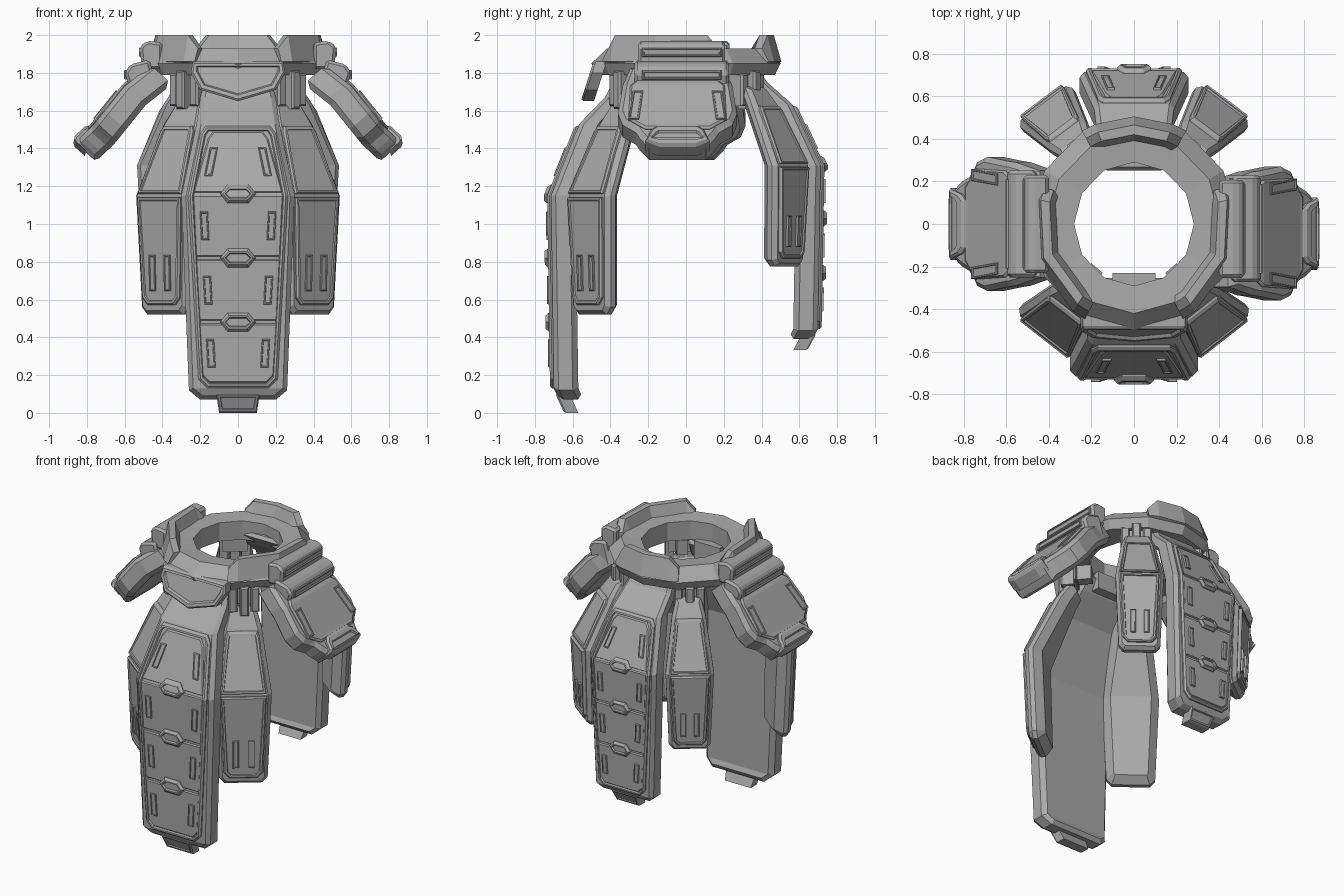
import bpy, bmesh, math
from mathutils import Matrix, Vector

if "Cube" in bpy.data.objects:
    bpy.data.objects.remove(bpy.data.objects["Cube"])

grey = bpy.data.materials.new("armour grey")
grey.use_nodes = True
colour = (0.4, 0.4, 0.4, 1)
grey.diffuse_color = colour
grey.node_tree.nodes["Principled BSDF"].inputs["Base Color"].default_value = colour


def finish(name, bm):
    bmesh.ops.recalc_face_normals(bm, faces=bm.faces)
    mesh = bpy.data.meshes.new(name)
    bm.to_mesh(mesh)
    bm.free()
    mesh.materials.append(grey)
    obj = bpy.data.objects.new(name, mesh)
    bpy.context.collection.objects.link(obj)
    return obj


def prism(points, low, high):
    """Prism over a flat outline; returns the bmesh with its top and bottom faces."""
    bm = bmesh.new()
    bottom = [bm.verts.new((x, y, low)) for x, y in points]
    top = [bm.verts.new((x, y, high)) for x, y in points]
    base = bm.faces.new(bottom[::-1])
    cap = bm.faces.new(top)
    for i in range(len(points)):
        j = (i + 1) % len(points)
        bm.faces.new((bottom[i], bottom[j], top[j], top[i]))
    bm.normal_update()
    return bm, cap, base


def interpolate(table, z):
    for (z0, r0), (z1, r1) in zip(table, table[1:]):
        if z <= z1:
            return r0 + (r1 - r0) * max(0, (z - z0) / (z1 - z0))
    return table[-1][1]


def mirrored(half):
    """Closed outline from (half width, height) pairs, lowest first."""
    return half + [(-w, z) for w, z in reversed(half) if w > 0]


def slot_outline(u, z, width, height, lean=0):
    w, h = width / 2, height / 2
    return [(u - w - lean, z - h), (u + w - lean, z - h),
            (u + w + lean, z + h), (u - w + lean, z + h)]


def surface(profile, angle, scale=1, lift=0, out=0, shift=0, tilt=0):
    """Returns a function adding plates bent over a folded profile."""
    turn = Matrix.Rotation(math.radians(angle), 4, 'Z')
    flat, rise = math.cos(math.radians(tilt)), math.sin(math.radians(tilt))

    def add(name, points, low, high, chamfer=0.01, rim=0, sink=0, back=0):
        bm, cap, base = prism(points, low + back, high - chamfer)
        bmesh.ops.inset_region(bm, faces=[cap], thickness=chamfer, depth=chamfer)
        if back:
            bmesh.ops.inset_region(bm, faces=[base], thickness=back, depth=back)
        if rim:
            bmesh.ops.inset_region(bm, faces=[cap], thickness=rim)
            bmesh.ops.inset_region(bm, faces=[cap], thickness=sink / 2, depth=-sink)
        for z, r in profile[1:-1]:
            bmesh.ops.bisect_plane(bm, geom=bm.verts[:] + bm.edges[:] + bm.faces[:],
                                   plane_co=(0, z, 0), plane_no=(0, 1, 0))
        for v in bm.verts:
            u, z, d = v.co
            r = interpolate(profile, z) + d * flat + out
            v.co = turn @ Vector((u * scale + shift, -r, lift + scale * z + d * rise))
        return finish(name, bm)
    return add


# Long centre panels
CENTRE = [(0, 0.64), (0.13, 0.7), (1.15, 0.715), (1.53, 0.565), (1.67, 0.43), (1.78, 0.37)]
EDGE = [(0.14, 0.2), (1.15, 0.25), (1.51, 0.165)]


def centre_panel(label, *placing):
    add = surface(CENTRE, *placing)
    add(label + "_panel_body", mirrored(
        [(0.2, 0.07), (0.26, 0.12), (0.3, 1.15), (0.22, 1.53), (0.2, 1.67), (0.17, 1.78)]),
        -0.13, 0, 0.025, back=0.03)
    add(label + "_panel_rim", mirrored(
        [(0.16, 0.13), (0.21, 0.18), (0.265, 1.15), (0.2, 1.48), (0.17, 1.52)]),
        -0.02, 0.02, 0.012, 0.012, 0.014)
    add(label + "_tab", mirrored([(0.1, 0), (0.115, 0.1)]), -0.07, 0.005, 0.01, 0.015, 0.01)
    joints = [0.15, 0.48, 0.82, 1.16, 1.5]
    for i, (low, high) in enumerate(zip(joints, joints[1:])):
        low, high = low + 0.008, high - 0.008
        wide, narrow = (interpolate(EDGE, z) - 0.01 for z in (low, high))
        half = [(wide, low), (narrow, high)]
        if i == 0:
            half = [(wide - 0.04, low), (wide, low + 0.04), (narrow, high)]
        if i == 3:
            half = [(wide, low), (narrow, high - 0.04), (narrow - 0.03, high)]
        add(label + "_segment", mirrored(half), -0.01, 0.016, 0.008)
        middle = (low + high) / 2
        for side in (-1, 1):
            u = side * (interpolate(EDGE, middle) - 0.065)
            lean = side * (-0.015 if i == 3 else 0.004)
            add(label + "_slot", slot_outline(u, middle, 0.042, 0.15, lean),
                0, 0.028, 0.003, 0.006, 0.006)
    for z in joints[1:-1]:
        add(label + "_clasp", mirrored([(0.055, z - 0.05), (0.095, z), (0.055, z + 0.05)]),
            0, 0.038, 0.016, 0.01, 0.012)


# Short panels between the centre panels and the hips
SIDE = [(0.52, 0.65), (1.15, 0.67), (1.53, 0.5), (1.68, 0.41)]


def side_panel(label, *placing):
    add = surface(SIDE, *placing)
    add(label + "_side_body", mirrored(
        [(0.12, 0.52), (0.155, 0.56), (0.18, 1.15), (0.125, 1.53), (0.09, 1.64)]),
        -0.105, 0, 0.025, back=0.05)
    add(label + "_side_lower_plate", mirrored(
        [(0.09, 0.57), (0.125, 0.61), (0.145, 1.14)]), -0.01, 0.02, 0.01, 0.014, 0.008)
    add(label + "_side_upper_plate", mirrored(
        [(0.145, 1.16), (0.11, 1.49), (0.095, 1.52)]), -0.01, 0.02, 0.01, 0.014, 0.008)
    for u in (-0.05, 0.05):
        add(label + "_side_slot", slot_outline(u, 0.74, 0.04, 0.19),
            0, 0.024, 0.003, 0.006, 0.006)


REAR = (0.85, 0.333)
centre_panel("front", 0)
centre_panel("rear", 180, *REAR, -0.002)
for side in (-1, 1):
    side_panel("front", side * 38)
    side_panel("rear", 180 + side * 37, *REAR, 0.04)

# Hip guards with stepped brackets
HIP = [(1.4, 0.855), (1.45, 0.845), (1.52, 0.77), (1.73, 0.6), (1.84, 0.46)]
BRACKETS = {
    "upper_bracket": ([(0.4, 1.82), (0.4, 1.96), (0.48, 1.97), (0.52, 1.94), (0.51, 1.82)], 0.23),
    "lower_bracket": ([(0.42, 1.7), (0.47, 1.87), (0.57, 1.845), (0.6, 1.8), (0.58, 1.74),
                       (0.5, 1.66)], 0.25)}
for side, shift in ((1, -0.045), (-1, 0.0)):
    add = surface(HIP, side * 90, 1, 0, 0, shift, 42)
    add("hip_guard", mirrored(
        [(0.15, 1.42), (0.2, 1.47), (0.22, 1.5), (0.29, 1.54), (0.315, 1.6),
         (0.29, 1.75), (0.25, 1.84)]), -0.15, 0, 0.025, back=0.03)
    add("hip_plate", mirrored([(0.17, 1.5), (0.26, 1.55), (0.25, 1.73), (0.2, 1.77)]),
        -0.01, 0.014, 0.01)
    add("hip_clasp", mirrored([(0.1, 1.4), (0.17, 1.43), (0.14, 1.49), (0.11, 1.51)]),
        -0.06, 0.025, 0.012, 0.02, 0.012)
    for u in (-0.22, 0.22):
        add("hip_slot", slot_outline(u, 1.62, 0.055, 0.15, -u / 20),
            0, 0.022, 0.003, 0.008, 0.006)
    for name, (points, half) in BRACKETS.items():
        bm = prism(points, -half, half)[0]
        for v in bm.verts:
            x, z, y = v.co
            v.co = (side * x, y + shift / 2, z)
        bevel = finish(name, bm).modifiers.new("edge", 'BEVEL')
        bevel.width = 0.015
        bevel.segments = 1
    # Framed slots on the bracket steps
    for name, z, r in (("lower_bracket_slot", 1.79, 0.59), ("upper_bracket_slot", 1.91, 0.51)):
        add = surface([(z - 1, r), (z + 1, r)], side * 90, 1, 0, 0, shift / 2)
        add(name, slot_outline(0, z, 0.42, 0.05), -0.03, 0.014, 0.005, 0.008, 0.008)


# Belt ring with raised crests
def swept(name, stations, closed):
    """Skin between sections; each station is (degrees, [(radius, height)...])."""
    bm = bmesh.new()
    loops = []
    for degrees, section in stations:
        a = math.radians(degrees)
        loops.append([bm.verts.new((math.cos(a) * r * 0.97, math.sin(a) * r, z))
                      for r, z in section])
    pairs = list(zip(loops, loops[1:]))
    if closed:
        pairs.append((loops[-1], loops[0]))
    else:
        bm.faces.new(loops[0])
        bm.faces.new(loops[-1])
    for near, far in pairs:
        for j in range(len(near)):
            k = (j + 1) % len(near)
            bm.faces.new((near[j], far[j], far[k], near[k]))
    finish(name, bm)


RING = [(0.29, 1.79), (0.29, 1.92), (0.42, 1.93), (0.5, 1.85), (0.47, 1.79)]
swept("belt_ring", [(i * 30, RING) for i in range(12)], True)
for name, centre, half in (("rear_crest", 90, 30), ("left_crest", -20, 42),
                           ("right_crest", 200, 42)):
    stations = []
    for offset, top in ((-half, 1.93), (8 - half, 2), (0, 2), (half - 8, 2), (half, 1.93)):
        stations.append((centre + offset,
                         [(0.38, 1.9), (0.42, top), (0.465, top), (0.505, 1.86), (0.46, 1.84)]))
    swept(name, stations, False)

# Front shield
add = surface([(1.64, 0.56), (1.86, 0.49)], 0)
add("front_shield", mirrored([(0, 1.65), (0.2, 1.71), (0.25, 1.8), (0.24, 1.86)]),
    -0.07, 0, 0.012, 0.02, 0.015)

# Ribbed hinges hanging below the belt
for angle in (40, -40, 142, -142):
    add = surface([(1.5, 0.47), (1.9, 0.47)], angle)
    for u, drop in ((-0.07, 0.03), (0, 0), (0.07, 0.03)):
        add("hinge_rib", slot_outline(u, 1.71, 0.055, 0.2 - drop), -0.1, 0.015 - drop, 0.012)
    add("hinge_core", slot_outline(0, 1.73, 0.16, 0.12), -0.11, -0.04)
    if abs(angle) < 90:
        add("hinge_arm", slot_outline(0, 1.74, 0.07, 0.1), -0.2, -0.1)
add = surface([(1.5, 0.4), (1.9, 0.4)], 0)
add("inner_hinge", slot_outline(0, 1.74, 0.2, 0.12), -0.17, 0, 0.02)
